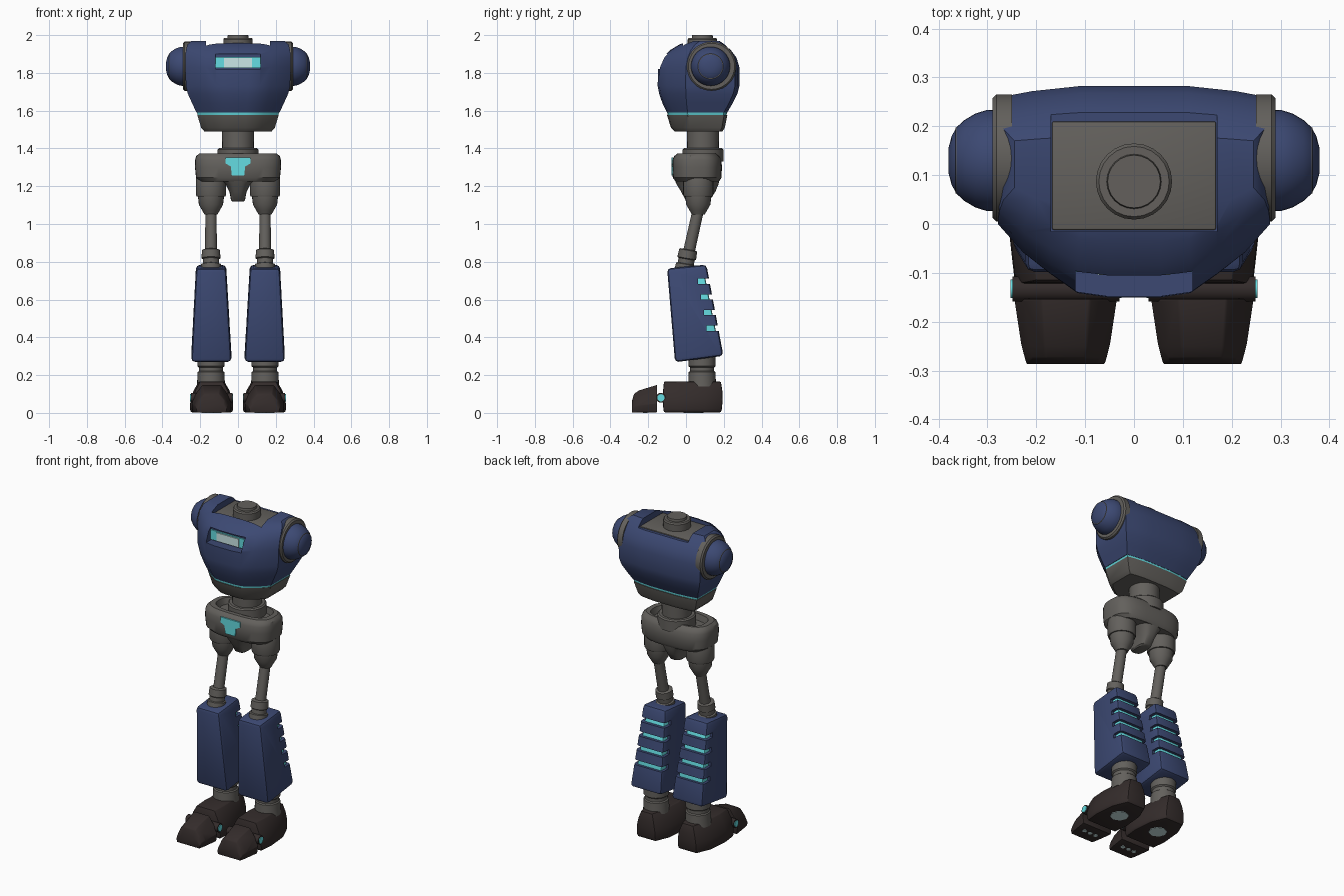
import bpy
import bmesh
from math import cos, sin, pi, copysign
from mathutils import Vector

cube = bpy.data.objects.get("Cube")
if cube:
    bpy.data.objects.remove(cube, do_unlink=True)


def material(name, rgb):
    m = bpy.data.materials.new(name)
    m.use_nodes = True
    m.diffuse_color = (*rgb, 1)
    m.node_tree.nodes["Principled BSDF"].inputs["Base Color"].default_value = (*rgb, 1)
    return m


BLUE = material("navy armour", (.045, .066, .17))
GRAY = material("warm gray metal", (.125, .118, .108))
DARK = material("dark brown", (.034, .025, .024))
CYAN = material("cyan glow", (.13, .72, .76))
PALE = material("pale glow", (.6, .8, .8))


def finish(name, bm, mat, mirror=False, bevel=0, cutters=(), angle=.6):
    """Turn a bmesh into an object, cut it, bevel it, mirror it and shade it."""
    bmesh.ops.recalc_face_normals(bm, faces=bm.faces)
    mesh = bpy.data.meshes.new(name)
    bm.to_mesh(mesh)
    bm.free()
    ob = bpy.data.objects.new(name, mesh)
    bpy.context.collection.objects.link(ob)
    if mat:
        mesh.materials.append(mat)
    if bevel:
        mod = ob.modifiers.new("Bevel", 'BEVEL')
        mod.width, mod.segments = bevel, 2
    for c in cutters:
        mod = ob.modifiers.new("Cut", 'BOOLEAN')
        mod.operation, mod.solver, mod.object = 'DIFFERENCE', 'EXACT', c
    if mirror:
        ob.modifiers.new("Mirror", 'MIRROR').use_clip = False
    for o in bpy.context.selected_objects:
        o.select_set(False)
    bpy.context.view_layer.objects.active = ob
    ob.select_set(True)
    for mod in list(ob.modifiers):
        bpy.ops.object.modifier_apply(modifier=mod.name)
    for c in cutters:
        bpy.data.objects.remove(c, do_unlink=True)
    if mat:
        bpy.ops.object.shade_smooth_by_angle(angle=angle)
    return ob


def loft(rings):
    """Skin a stack of equal-length rings and cap both ends."""
    bm = bmesh.new()
    loops = [[bm.verts.new(p) for p in r] for r in rings]
    for a, b in zip(loops, loops[1:]):
        for i in range(len(a)):
            j = (i + 1) % len(a)
            bm.faces.new((a[i], a[j], b[j], b[i]))
    bm.faces.new(loops[0])
    bm.faces.new(loops[-1])
    return bm


def box(x0, x1, y0, y1, z0, z1):
    return loft([[(x0, y0, z), (x1, y0, z), (x1, y1, z), (x0, y1, z)] for z in (z0, z1)])


def cutter(*size):
    ob = finish("cutter", box(*size), None)
    ob.hide_render = True
    return ob


def lathe(start, end, profile, n=24):
    """Rings of (fraction along the axis, radius) between two points."""
    a, b = Vector(start), Vector(end)
    turn = (b - a).to_track_quat('Z', 'Y')
    return loft([[a.lerp(b, t) + turn @ Vector((r * cos(2 * pi * i / n), r * sin(2 * pi * i / n), 0))
                  for i in range(n)] for t, r in profile])


def both(half):
    """Close a half outline by reflecting it in x."""
    return half + [(-x, y) for x, y in reversed(half)]


def body_ring(z, w, f, b):
    """Chest outline: flat front, slanted cheeks, straight sides, bowed back."""
    d = b - f
    half = [(w * .2, f), (w * .42, f + d * .02), (w * .62, f + d * .11), (w * .82, f + d * .21),
            (w, f + d * .34), (w, b - d * .06), (w * .75, b - d * .03), (w * .4, b - d * .006)]
    return [(x, y, z) for x, y in both(half)]


def oval_ring(z, w, f, b, e=3, n=40):
    """Superellipse outline."""
    out = []
    for i in range(n):
        c, s = cos(2 * pi * i / n), sin(2 * pi * i / n)
        out.append((w * copysign(abs(c) ** (2 / e), c),
                    (f + b) / 2 + (b - f) / 2 * copysign(abs(s) ** (2 / e), s), z))
    return out


# Chest with a visor slot and a sunken top deck
chest_rows = [(1.59, .22, -.1, .22), (1.64, .243, -.125, .25), (1.69, .266, -.142, .275),
              (1.73, .276, -.15, .285), (1.83, .278, -.148, .285), (1.88, .278, -.125, .27),
              (1.92, .276, -.085, .24), (1.95, .268, -.035, .21), (1.97, .245, .02, .18)]
finish("chest", loft([body_ring(*r) for r in chest_rows]), BLUE,
       cutters=[cutter(-.12, .12, -.3, -.09, 1.82, 1.9),
                cutter(-.17, .17, -.015, .235, 1.93, 2.2)])
finish("top_deck", box(-.168, .168, -.012, .21, 1.91, 1.936), GRAY, bevel=.004)
finish("visor_glow", box(-.119, .119, -.098, -.089, 1.825, 1.885), CYAN)
finish("visor_screen", box(-.075, .075, -.104, -.097, 1.828, 1.88), PALE)

# Neck stub
finish("neck", lathe((0, .087, 1.93), (0, .087, 2),
                     [(0, .078), (.68, .078), (.8, .072), (.8, .056), (1, .054)]), GRAY)

# Shoulders
finish("shoulder_rings", lathe((.25, .135, 1.835), (.29, .135, 1.835),
                               [(0, .13), (.8, .13), (1, .122), (1, .1)], 40), GRAY, True)
finish("shoulder_domes", lathe((.27, .13, 1.835), (.38, .13, 1.835),
                               [(0, .104), (.3, .103), (.5, .096), (.7, .083), (.85, .068),
                                (.94, .05), (1, .025)], 40), BLUE, True)
finish("shoulder_seams", lathe((.36, .13, 1.835), (.366, .13, 1.835),
                               [(0, .069), (1, .067)], 40), GRAY, True)

# Waist
finish("waist_glow", loft([body_ring(1.57, .211, -.096, .216), body_ring(1.592, .218, -.1, .219)]), CYAN)
finish("waist_band", loft([body_ring(1.49, .178, -.06, .195), body_ring(1.51, .195, -.08, .207),
                           body_ring(1.578, .216, -.101, .221)]), GRAY)
finish("waist_post", lathe((0, .09, 1.33), (0, .09, 1.5),
                           [(0, .108), (.38, .108), (.42, .1), (.42, .084), (1, .086)]), GRAY)

# Pelvis: hollow-topped shell, wedge below and front emblem
shell_rows = [(1.225, .2, -.055, .175), (1.245, .222, -.07, .188), (1.3, .228, -.073, .19),
              (1.34, .227, -.072, .188), (1.36, .221, -.062, .175), (1.373, .205, -.045, .16),
              (1.373, .175, -.02, .15), (1.335, .165, -.012, .145)]
finish("pelvis", loft([oval_ring(*r) for r in shell_rows]), GRAY)
finish("pelvis_wedge", loft([oval_ring(*r) for r in [
    (1.118, .03, .01, .11), (1.125, .037, -.002, .125), (1.17, .045, -.025, .155),
    (1.21, .065, -.05, .172), (1.25, .1, -.066, .18)]]), GRAY)
emblem = both([(.033, 1.258), (.038, 1.305), (.066, 1.32), (.066, 1.352)])
finish("pelvis_emblem", loft([[(x, y, z) for x, z in emblem] for y in (-.077, -.069)]), CYAN)

# Hips, thigh rods and knees
LEG = .143
finish("hips", lathe((LEG, .065, 1.26), (LEG, .065, 1.05),
                     [(0, .074), (.1, .08), (.5, .08), (.55, .076), (.55, .069),
                      (.75, .064), (.9, .046), (1, .034)]), GRAY, True)
finish("thigh_rods", lathe((LEG, .066, 1.08), (LEG, .008, .82), [(0, .03), (1, .031)]), GRAY, True)
finish("knees", lathe((LEG, .012, .865), (LEG, -.008, .75),
                      [(0, .04), (.04, .048), (.4, .05), (.44, .043), (.65, .043),
                       (.68, .052), (1, .054)]), GRAY, True)


def shin_rings(g):
    """Tapered shin block, shrunk by g on every side."""
    low = [(.034 + g, -.058 + g, .268 + g), (.248 - g, -.058 + g, .268 + g),
           (.248 - g, .198 - g, .302 + g), (.034 + g, .198 - g, .302 + g)]
    top = [(.063 + g, -.1 + g, .765 - g), (.222 - g, -.1 + g, .765 - g),
           (.222 - g, .108 - g, .785 - g), (.063 + g, .108 - g, .785 - g)]
    return [low, top]


# Shins with lit vent slots across the back
slots = []
for k in range(4):
    z, y = .697 - k * .083, .064 + k * .015
    slots.append(cutter(0, .3, y, y + .2, z - .014, z + .014))
finish("shins", loft(shin_rings(0)), BLUE, True, .02, slots)
finish("vent_glow", loft(shin_rings(.017)), CYAN, True, .012)

# Ankles
finish("ankles", lathe((LEG, .085, .32), (LEG, .085, .14),
                       [(0, .072), (.4, .072), (.44, .064), (.55, .064), (.58, .071),
                        (.85, .073), (1, .075)]), GRAY, True)

# Feet: heel block, toe cap and hinge pin
FOOT = .14
heel = both([(.102, -.12), (.112, -.03), (.1, .1), (.062, .19)])
finish("heels", loft([[(FOOT + x * s, y * t, z) for x, y in heel] for z, s, t in
                      [(.003, .97, .97), (.02, 1.02, 1), (.07, 1, 1.02), (.12, .84, 1.01),
                       (.166, .6, .97)]]), DARK, True, .006, angle=.4)
toe = both([(.1, .003), (.105, .05), (.085, .1), (.05, .148)])
finish("toes", loft([[(FOOT + x * s, y, z * h) for x, z in toe] for y, s, h in
                     [(-.153, 1, 1), (-.25, .86, .8), (-.275, .8, .68), (-.287, .77, .4)]]),
       DARK, True, .004, angle=.4)
finish("toe_pins", lathe((.03, -.133, .08), (.249, -.133, .08), [(0, .026), (1, .026)]), DARK, True)
finish("pin_lights", lathe((.026, -.133, .08), (.253, -.133, .08), [(0, .019), (1, .019)]), CYAN, True)

# Lit pads under the soles
finish("heel_pads", lathe((FOOT, .04, 0), (FOOT, .04, .006), [(0, .052), (1, .052)], 8), PALE, True)
for i, dx in enumerate((-.04, 0, .04)):
    finish(f"toe_pad_{i + 1}", lathe((FOOT + dx, -.215, 0), (FOOT + dx, -.215, .006),
                                     [(0, .013), (1, .013)], 10), PALE, True)
